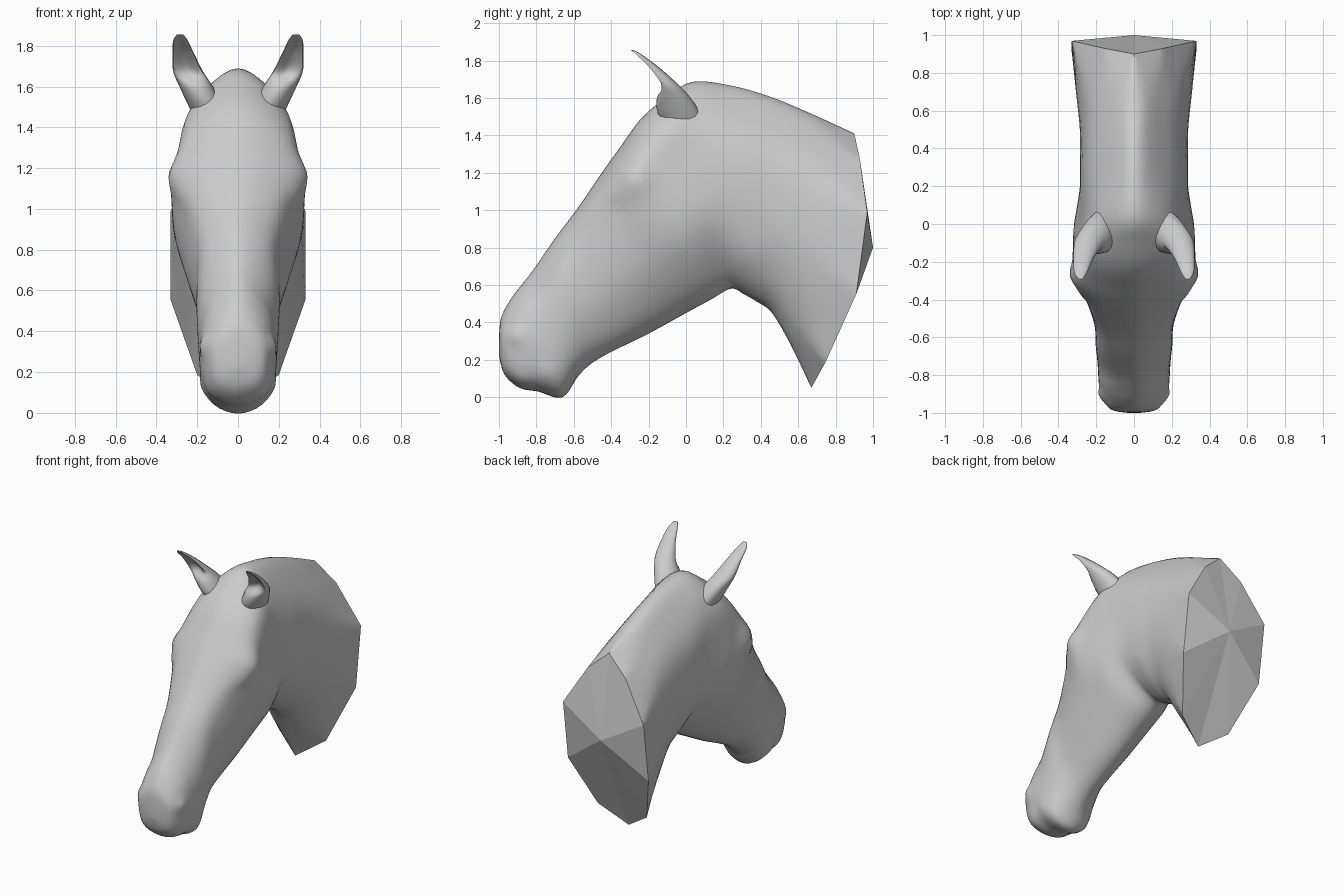
import bpy, bmesh, math
from mathutils import Vector

if "Cube" in bpy.data.objects:
    bpy.data.objects.remove(bpy.data.objects["Cube"])

STEP = 5  # spline subdivisions between control points


def spline(pts, closed, k=0.5):
    """Cubic curve through the points; k=0 gives straight chords."""
    n, out = len(pts), []
    get = (lambda i: pts[i % n]) if closed else (lambda i: pts[max(0, min(n - 1, i))])
    for i in range(n if closed else n - 1):
        p0, p1, p2, p3 = (get(i + j) for j in (-1, 0, 1, 2))
        for s in range(STEP):
            t = s / STEP
            a = p1.lerp(p2, t * t * (3 - 2 * t))
            out.append(a + (p2 - p0) * k * (t**3 - 2 * t * t + t) + (p3 - p1) * k * (t**3 - t * t))
    if not closed:
        out.append(pts[-1])
    return out


def make_object(name, verts, faces, smooth=True):
    me = bpy.data.meshes.new(name)
    me.from_pydata([tuple(v) for v in verts], [], faces)
    bm = bmesh.new()
    bm.from_mesh(me)
    bmesh.ops.recalc_face_normals(bm, faces=bm.faces)
    bm.to_mesh(me)
    bm.free()
    ob = bpy.data.objects.new(name, me)
    bpy.context.collection.objects.link(ob)
    if smooth:
        bpy.ops.object.select_all(action='DESELECT')
        ob.select_set(True)
        bpy.context.view_layer.objects.active = ob
        bpy.ops.object.shade_smooth_by_angle(angle=math.radians(60))
    return ob


def loft(name, rings, cap_start, cap_end):
    n = len(rings[0])
    verts = [v for r in rings for v in r]
    faces = [(i * n + j, i * n + (j + 1) % n, (i + 1) * n + (j + 1) % n, (i + 1) * n + j)
             for i in range(len(rings) - 1) for j in range(n)]
    if cap_start:
        faces.append(tuple(range(n)))
    if cap_end:
        faces.append(tuple(range(len(verts) - n, len(verts))))
    return make_object(name, verts, faces)


# Sections, muzzle to neck: top y,z / bottom y,z / four half widths going down / backward bow
sections = [
    (-1.00, 0.30, -1.00, 0.22, .02, .03, .03, .02, 0),
    (-0.99, 0.42, -0.97, 0.12, .07, .115, .12, .09, 0),
    (-0.94, 0.52, -0.89, 0.05, .09, .15, .165, .13, 0),
    (-0.88, 0.60, -0.79, 0.03, .10, .17, .185, .14, 0),
    (-0.81, 0.69, -0.66, 0.00, .11, .18, .19, .14, 0),
    (-0.70, 0.85, -0.57, 0.12, .13, .195, .195, .13, 0),
    (-0.58, 1.01, -0.46, 0.21, .155, .205, .20, .12, 0),
    (-0.45, 1.20, -0.20, 0.34, .215, .265, .25, .14, 0),
    (-0.35, 1.34, 0.00, 0.45, .25, .32, .29, .155, 0),
    (-0.24, 1.49, 0.13, 0.52, .245, .305, .31, .165, 0),
    (-0.11, 1.60, 0.24, 0.58, .225, .28, .295, .15, 0),
    (0.03, 1.685, 0.31, 0.55, .17, .265, .28, .15, 0),
    (0.22, 1.67, 0.38, 0.51, .14, .265, .275, .16, .01),
    (0.44, 1.61, 0.46, 0.45, .13, .26, .28, .17, .05),
    (0.66, 1.52, 0.56, 0.28, .14, .28, .30, .18, .10),
    (0.90, 1.41, 0.67, 0.05, .155, .33, .33, .20, .17),
]
LEVELS = (0.1, 0.31, 0.63, 0.9)


def control_ring(s):
    top, bot = Vector((0, s[0], s[1])), Vector((0, s[2], s[3]))
    side = []
    for t, w in zip(LEVELS, s[4:8]):
        p = top.lerp(bot, t)
        side.append(Vector((w, p.y + s[8] * math.sin(math.pi * t), p.z)))
    mirrored = [Vector((-p.x, p.y, p.z)) for p in reversed(side)]
    return [top] + side + [bot] + mirrored


# Head and neck skin; the last ring stays angular to meet the cut plate
rings = [spline(control_ring(s), True, 0.0 if s is sections[-1] else 0.5) for s in sections]
columns = [spline(list(c), False) for c in zip(*rings)]
rings = [list(r) for r in zip(*columns)]

# Sculpted details: centre y,z / radius / sideways push
dents = [(-.91, .33, .045, -.02),                         # nostril
         (-.29, 1.17, .09, .035), (-.36, 1.08, .04, -.015),  # brow, eye hollow
         (-.74, .13, .05, -.012),                         # mouth corner
         (.33, .75, .12, -.015)]                          # throat groove
for ring in rings:
    for v in ring:
        for y, z, r, push in dents:
            d = math.hypot(v.y - y, v.z - z) / r
            if abs(v.x) > 0.1:
                v.x += math.copysign(push * math.exp(-d * d), v.x)
loft("head_and_neck", rings, True, False)

# Faceted plate closing the neck
rim = control_ring(sections[-1])
n = len(rim)
make_object("neck_plate", rim + [Vector((0, 1.0, 0.8))],
            [(i, (i + 1) % n, n) for i in range(n)], smooth=False)

# Ears: centre x,y,z / half width / half depth / hollow of the front
ear_rings = [
    (.10, .02, 1.38, .08, .09, 0), (.155, -.03, 1.50, .085, .115, 0),
    (.205, -.07, 1.60, .082, .095, .1), (.245, -.11, 1.675, .073, .065, 1.0),
    (.268, -.18, 1.76, .053, .04, 1.3), (.282, -.25, 1.825, .036, .024, 1.0),
    (.284, -.285, 1.855, .016, .008, 0),
]


def ear(name, sign):
    loops = []
    for x, y, z, rx, ry, hollow in ear_rings:
        loop = []
        for i in range(16):
            a = math.tau * i / 16
            front = max(0, math.cos(a)) ** 3
            loop.append(Vector((sign * (x + rx * math.sin(a)),
                                y - ry * math.cos(a) + ry * hollow * front, z)))
        loops.append(loop)
    cols = [spline(list(c), False) for c in zip(*loops)]
    loft(name, [list(r) for r in zip(*cols)], False, True)


ear("left_ear", 1)
ear("right_ear", -1)
